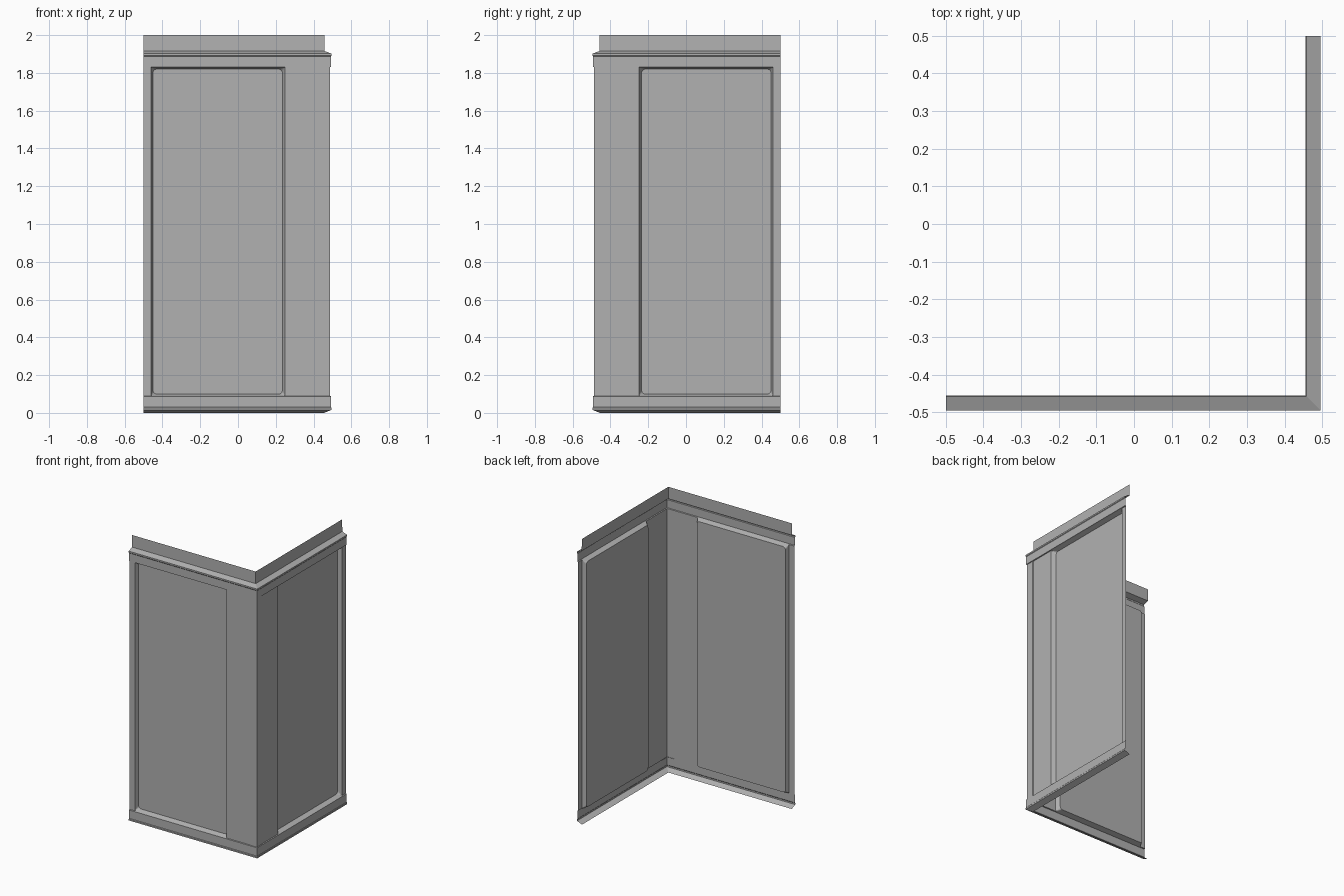
import bpy, bmesh, math

if "Cube" in bpy.data.objects:
    bpy.data.objects.remove(bpy.data.objects["Cube"])

END = -0.5               # free end of each wall
WALL, PANEL = 0.485, 0.457   # distances from the centre: frame and recessed panel
POST = 0.488             # raised corner post
RAIL = 0.492             # face of the top and bottom rails
Z0, Z1 = 0.09, 1.83      # span between bottom and top rails

# Mid grey shared by all parts
grey = bpy.data.materials.new("grey")
grey.diffuse_color = (0.44, 0.44, 0.44, 1)
grey.use_nodes = True
grey.node_tree.nodes["Principled BSDF"].inputs["Base Color"].default_value = grey.diffuse_color


def finish(name, bm):
    bmesh.ops.remove_doubles(bm, verts=bm.verts, dist=0.0005)
    mesh = bpy.data.meshes.new(name)
    bm.to_mesh(mesh)
    bm.free()
    mesh.materials.append(grey)
    obj = bpy.data.objects.new(name, mesh)
    bpy.context.collection.objects.link(obj)
    return obj


def front(s, o, z):
    return (s, -o, z)


def right(s, o, z):
    return (o, -s, z)


def sweep(name, profile):
    """Sweep an (offset, height) profile around the L-shaped corner."""
    bm = bmesh.new()
    rows = [[bm.verts.new(p) for p in ((END, -o, z), (o, -o, z), (o, -END, z))]
            for o, z in profile]
    for a, b in zip(rows, rows[1:]):
        for i in range(2):
            bm.faces.new((a[i], a[i + 1], b[i + 1], b[i]))
    return finish(name, bm)


def rounded_rect(s0, s1, z0, z1, r, o, n=5):
    pts = []
    for k, (cs, cz) in enumerate(((s1 - r, z1 - r), (s0 + r, z1 - r),
                                  (s0 + r, z0 + r), (s1 - r, z0 + r))):
        for i in range(n + 1):
            a = math.pi / 2 * (k + i / n)
            pts.append((cs + r * math.cos(a), o, cz + r * math.sin(a)))
    return pts


def wall(side, place, flip):
    def add(bm, verts):
        bm.faces.new(verts[::-1] if flip else verts)

    # Flat frame beside the opening and the raised corner post
    bm = bmesh.new()
    strips = [[(END, WALL), (-0.46, WALL)],
              [(0.25, WALL), (0.428, WALL), (0.43, POST), (POST, POST)]]
    for strip in strips:
        cols = [[bm.verts.new(place(s, o, z)) for z in (Z0, Z1)] for s, o in strip]
        for a, b in zip(cols, cols[1:]):
            add(bm, [a[0], b[0], b[1], a[1]])
    finish(side + "_wall_frame", bm)

    # Recessed panel: sharp opening sloping to a rounded flat
    bm = bmesh.new()
    loops = [rounded_rect(-0.46, 0.25, Z0, Z1, 0.0, WALL),
             rounded_rect(-0.45, 0.235, Z0 + 0.01, Z1 - 0.01, 0.02, PANEL)]
    rings = [[bm.verts.new(place(*p)) for p in loop] for loop in loops]
    for a, b in zip(rings, rings[1:]):
        for i in range(len(a)):
            j = (i + 1) % len(a)
            add(bm, [a[i], a[j], b[j], b[i]])
    add(bm, rings[-1])
    finish(side + "_recessed_panel", bm)


# Top rail with sloped ledge and upright lip
sweep("top_rail", [(WALL, Z1), (RAIL, Z1 + 0.002), (RAIL, 1.888), (0.495, 1.892),
                   (0.495, 1.902), (0.458, 1.916), (0.457, 2.0)])

# Bottom rail with undercut foot
sweep("bottom_rail", [(0.456, 0.0), (0.46, 0.002), (0.495, 0.016), (0.495, 0.026),
                      (RAIL, 0.03), (RAIL, Z0 - 0.002), (WALL, Z0)])

# Two mirrored walls
wall("front", front, False)
wall("right", right, True)
